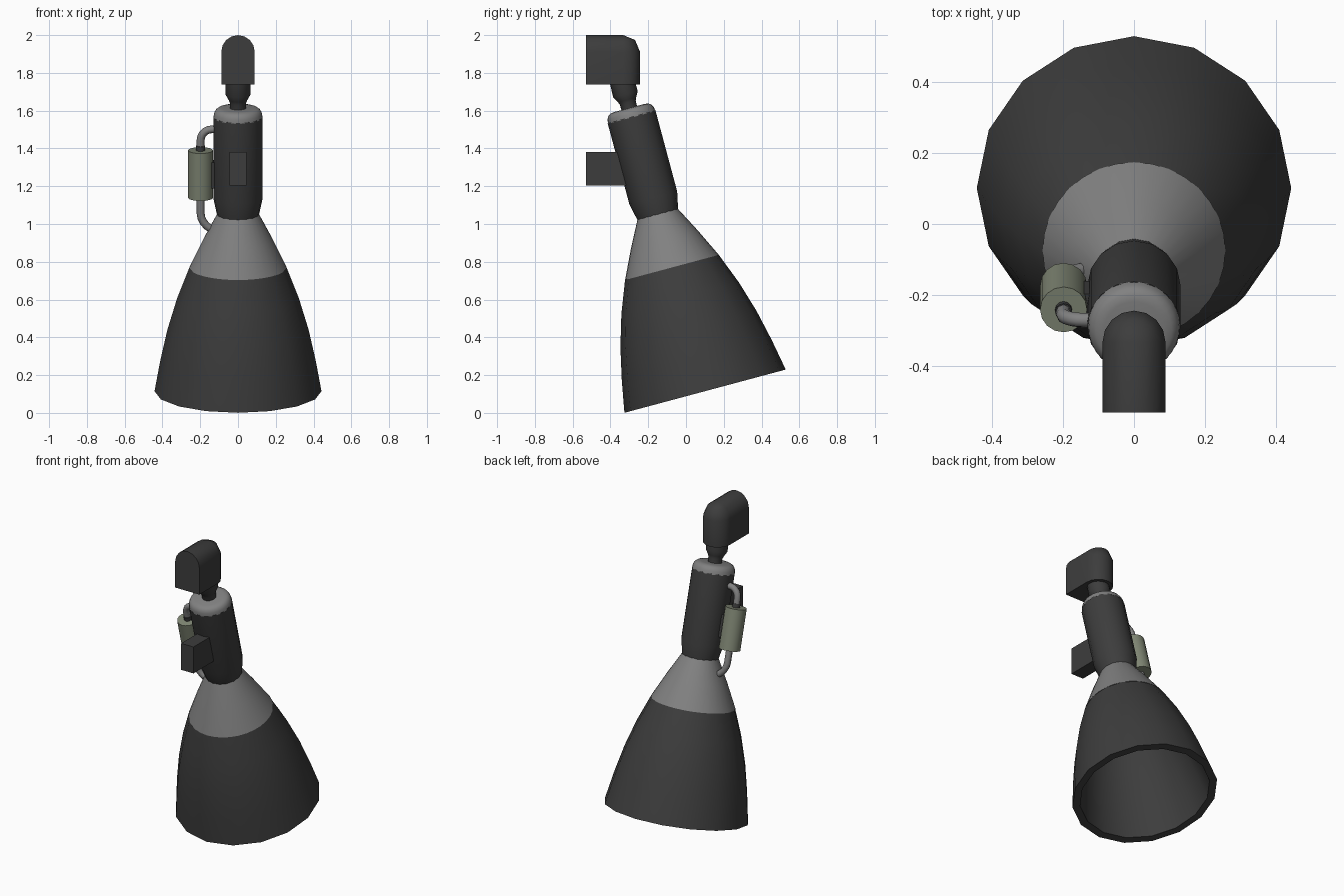
import bpy, bmesh, math
from mathutils import Matrix, Vector

if "Cube" in bpy.data.objects:
    bpy.data.objects.remove(bpy.data.objects["Cube"])

# Leaning axis of the engine: tipped 15 degrees towards the front
LEAN = Matrix.Translation((0, 0.101, 0.115)) @ Matrix.Rotation(math.radians(15), 4, 'X')


def material(name, rgb):
    m = bpy.data.materials.new(name)
    m.diffuse_color = (*rgb, 1)
    m.use_nodes = True
    m.node_tree.nodes["Principled BSDF"].inputs["Base Color"].default_value = m.diffuse_color
    return m


DARK = material("dark grey", (0.046, 0.046, 0.046))
GREY = material("mid grey", (0.22, 0.22, 0.22))
OLIVE = material("olive green", (0.215, 0.24, 0.175))


def finish(bm, name, mat, matrix=Matrix(), angle=38):
    bmesh.ops.recalc_face_normals(bm, faces=bm.faces)
    bm.transform(matrix)
    me = bpy.data.meshes.new(name)
    bm.to_mesh(me)
    bm.free()
    me.materials.append(mat)
    ob = bpy.data.objects.new(name, me)
    bpy.context.collection.objects.link(ob)
    if angle:
        bpy.ops.object.select_all(action='DESELECT')
        ob.select_set(True)
        bpy.context.view_layer.objects.active = ob
        bpy.ops.object.shade_smooth_by_angle(angle=math.radians(angle))
    return ob


def lathe(name, profile, mat, n=16, cx=0.0, angle=38):
    """Revolve (radius, height) points round the leaning axis, ends capped."""
    bm = bmesh.new()
    rings = []
    for r, h in profile:
        rings.append([bm.verts.new((cx + r * math.cos(2 * math.pi * k / n),
                                    r * math.sin(2 * math.pi * k / n), h)) for k in range(n)])
    for a, b in zip(rings, rings[1:]):
        for k in range(n):
            bm.faces.new((a[k], a[(k + 1) % n], b[(k + 1) % n], b[k]))
    bm.faces.new(rings[0])
    bm.faces.new(rings[-1])
    return finish(bm, name, mat, LEAN, angle)


def box(name, lo, hi, mat, matrix=Matrix()):
    bm = bmesh.new()
    bmesh.ops.create_cube(bm, size=1)
    for v in bm.verts:
        v.co = Vector([(l + h) / 2 + c * (h - l) for l, h, c in zip(lo, hi, v.co)])
    return finish(bm, name, mat, matrix, 0)


def pipe(name, pts, radius, mat):
    cu = bpy.data.curves.new(name, 'CURVE')
    cu.dimensions = '3D'
    cu.bevel_depth = radius
    cu.bevel_resolution = 2
    cu.use_fill_caps = True
    sp = cu.splines.new('POLY')
    sp.points.add(len(pts) - 1)
    for p, (x, h) in zip(sp.points, pts):
        p.co = (*(LEAN @ Vector((x, 0, h))), 1)
    cu.materials.append(mat)
    ob = bpy.data.objects.new(name, cu)
    bpy.context.collection.objects.link(ob)
    bpy.ops.object.select_all(action='DESELECT')
    ob.select_set(True)
    bpy.context.view_layer.objects.active = ob
    bpy.ops.object.convert(target='MESH')
    bpy.ops.object.shade_smooth_by_angle(angle=math.radians(50))


# Bell nozzle: inside wall, lip and outside wall in dark grey
lower = [(0.442, 0), (0.411, 0.17), (0.373, 0.34), (0.322, 0.51), (0.257, 0.678)]
upper = [(0.257, 0.678), (0.184, 0.83), (0.108, 0.975)]
inner = [(r - 0.046, h) for r, h in lower + upper[1:2]]
lathe("bell_nozzle", inner[::-1] + lower, DARK)

# Rounder grey upper part of the bell
lathe("bell_throat", upper, GREY, n=32)

# Combustion chamber with tapered collar and grey rounded cap
lathe("chamber", [(0.110, 0.96), (0.113, 0.975), (0.131, 1.06), (0.131, 1.505)], DARK, angle=25)
lathe("chamber_cap", [(0.130, 1.50), (0.127, 1.522), (0.119, 1.538), (0.106, 1.548),
                      (0.085, 1.552)], GREY, n=32)

# Swivel neck
lathe("neck", [(0.043, 1.53), (0.043, 1.58), (0.050, 1.597), (0.067, 1.627), (0.065, 1.73)], DARK)

# Mounting head: arched block with a domed back end
bm = bmesh.new()
R, YB, ZC = 0.0885, -0.332, 1.9115
for k in range(9):
    a = math.pi * k / 8
    c, s = R * math.cos(a), R * math.sin(a)
    for y in (-0.53, YB):
        bm.verts.new((c, y, ZC + s))
    bm.verts.new((c, YB + s, ZC))
    bm.verts.new((c, YB + s, 1.738))
    q = math.sqrt(0.5)
    bm.verts.new((c * q, YB + s * q, ZC + R * q))
for x in (-R, R):
    bm.verts.new((x, -0.53, 1.738))
bmesh.ops.remove_doubles(bm, verts=bm.verts, dist=1e-4)
bmesh.ops.convex_hull(bm, input=bm.verts)
finish(bm, "mounting_head", DARK, angle=46)

# Front mounting block
box("front_block", (-0.045, -0.53, 1.205), (0.045, -0.27, 1.38), DARK)

# Side canister with bracket, fitting and pipes
CX = -0.198
lathe("side_canister", [(0.066, 1.06), (0.066, 1.32)], OLIVE, n=16, cx=CX)
box("canister_bracket", (-0.15, -0.03, 1.12), (-0.11, 0.03, 1.26), DARK, LEAN)
lathe("canister_fitting", [(0.024, 1.31), (0.024, 1.345)], DARK, n=12, cx=CX)
arc = [(CX + 0.06 - 0.06 * math.cos(t * math.pi / 10),
        1.375 + 0.06 * math.sin(t * math.pi / 10)) for t in range(6)]
pipe("upper_pipe", [(CX, 1.33)] + arc + [(-0.11, 1.435)], 0.021, GREY)
pipe("lower_pipe", [(CX, 1.08), (CX, 0.975), (-0.194, 0.95), (-0.182, 0.925),
                    (-0.165, 0.905), (-0.13, 0.88)], 0.021, GREY)
